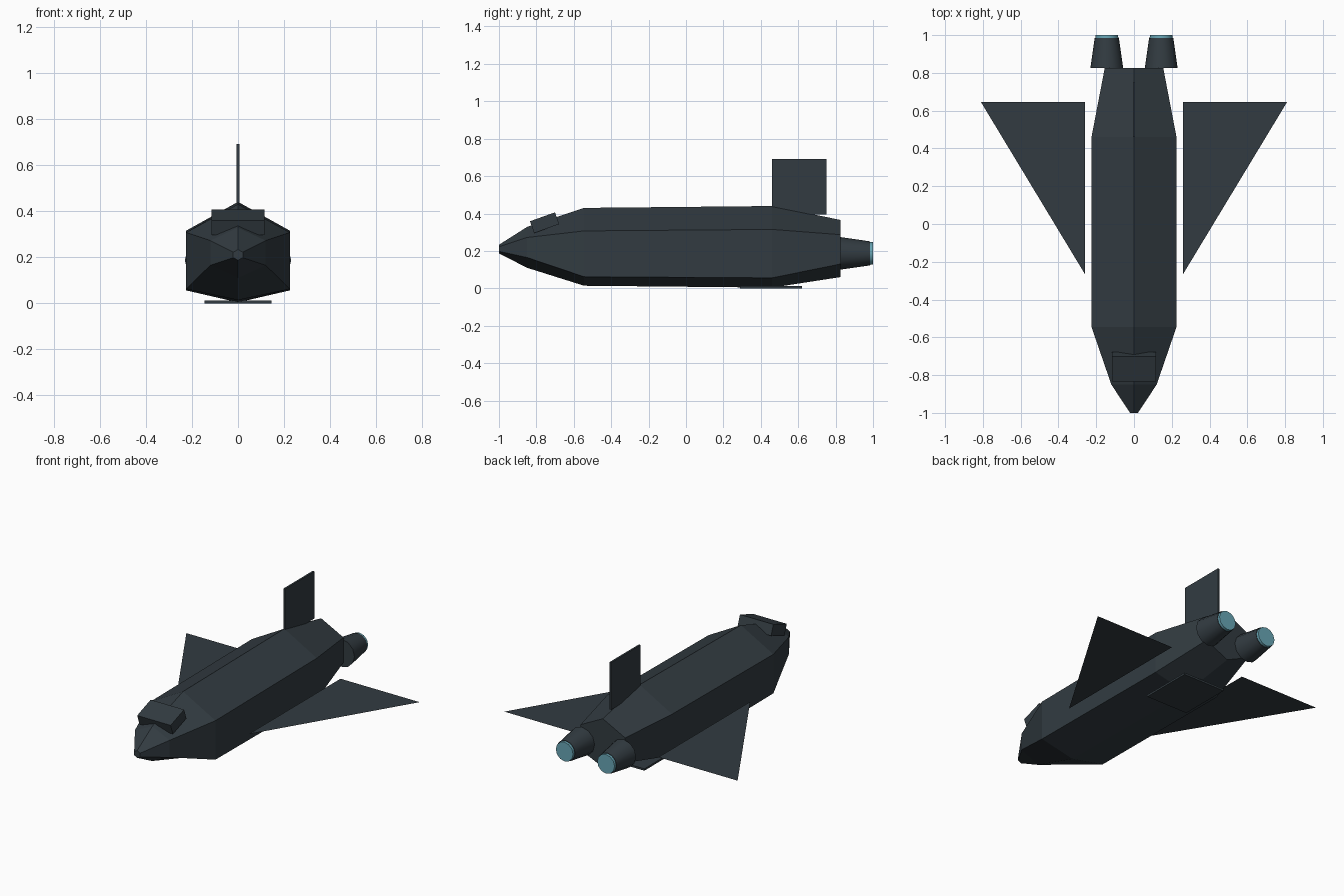
import bpy
import bmesh
import math

if "Cube" in bpy.data.objects:
    bpy.data.objects.remove(bpy.data.objects["Cube"], do_unlink=True)


def material(name, rgb):
    mat = bpy.data.materials.new(name)
    mat.use_nodes = True
    mat.diffuse_color = (*rgb, 1)
    mat.node_tree.nodes["Principled BSDF"].inputs["Base Color"].default_value = (*rgb, 1)
    return mat


hull_mat = material("dark slate", (0.032, 0.044, 0.053))
glow_mat = material("engine cyan", (0.14, 0.38, 0.46))


def finish(name, bm, mat):
    bmesh.ops.recalc_face_normals(bm, faces=bm.faces)
    mesh = bpy.data.meshes.new(name)
    bm.to_mesh(mesh)
    bm.free()
    mesh.materials.append(mat)
    obj = bpy.data.objects.new(name, mesh)
    bpy.context.collection.objects.link(obj)
    return obj


def box(name, center, size, tilt=0):
    bm = bmesh.new()
    bmesh.ops.create_cube(bm, size=1)
    bmesh.ops.scale(bm, vec=size, verts=bm.verts)
    obj = finish(name, bm, hull_mat)
    obj.location = center
    obj.rotation_euler.x = tilt
    return obj


def frustum(name, x, z, y0, y1, r0, r1, mat):
    # Tapered cylinder along y, from y0 to y1
    bm = bmesh.new()
    bmesh.ops.create_cone(bm, cap_ends=True, segments=12,
                          radius1=r0, radius2=r1, depth=y1 - y0)
    obj = finish(name, bm, mat)
    obj.location = (x, (y0 + y1) / 2, z)
    obj.rotation_euler.x = -math.pi / 2
    bpy.ops.object.select_all(action="DESELECT")
    obj.select_set(True)
    bpy.context.view_layer.objects.active = obj
    bpy.ops.object.shade_smooth_by_angle(angle=math.radians(35))
    return obj


# Fuselage: hexagonal sections (y, half width, top, upper side, lower side, bottom)
sections = [
    (-1.0, 0.021, 0.233, 0.222, 0.198, 0.187),
    (-0.85, 0.12, 0.328, 0.272, 0.165, 0.11),
    (-0.545, 0.225, 0.43, 0.307, 0.062, 0.014),
    (0.46, 0.225, 0.44, 0.315, 0.056, 0.004),
    (0.825, 0.155, 0.366, 0.287, 0.13, 0.06),
]
bm = bmesh.new()
rings = []
for y, w, top, upper, lower, bottom in sections:
    outline = [(0, top), (w, upper), (w, lower), (0, bottom), (-w, lower), (-w, upper)]
    rings.append([bm.verts.new((x, y, z)) for x, z in outline])
for a, b in zip(rings, rings[1:]):
    for i in range(6):
        j = (i + 1) % 6
        bm.faces.new((a[i], a[j], b[j], b[i]))
bm.faces.new(rings[0])
bm.faces.new(rings[-1])
finish("fuselage", bm, hull_mat)

# Cockpit, tail fin and belly plate
box("cockpit", (0, -0.756, 0.351), (0.232, 0.142, 0.067), math.radians(19.7))
box("tail_fin", (0, 0.605, 0.543), (0.012, 0.29, 0.296))
box("belly_plate", (0, 0.455, 0.006), (0.29, 0.33, 0.012))

# Paired wings (thin sheets) and engines
for side, s in (("left", 1), ("right", -1)):
    bm = bmesh.new()
    corners = [(0.26, -0.265), (0.81, 0.645), (0.26, 0.645)]
    face = bm.faces.new([bm.verts.new((s * x, y, 0.125)) for x, y in corners])
    wing = finish(side + "_wing", bm, hull_mat)
    if wing.data.polygons[0].normal.z < 0:
        wing.data.flip_normals()
    frustum(side + "_engine", s * 0.144, 0.187, 0.825, 0.985, 0.087, 0.064, hull_mat)
    frustum(side + "_engine_glow", s * 0.144, 0.187, 0.985, 1.0, 0.061, 0.06, glow_mat)
